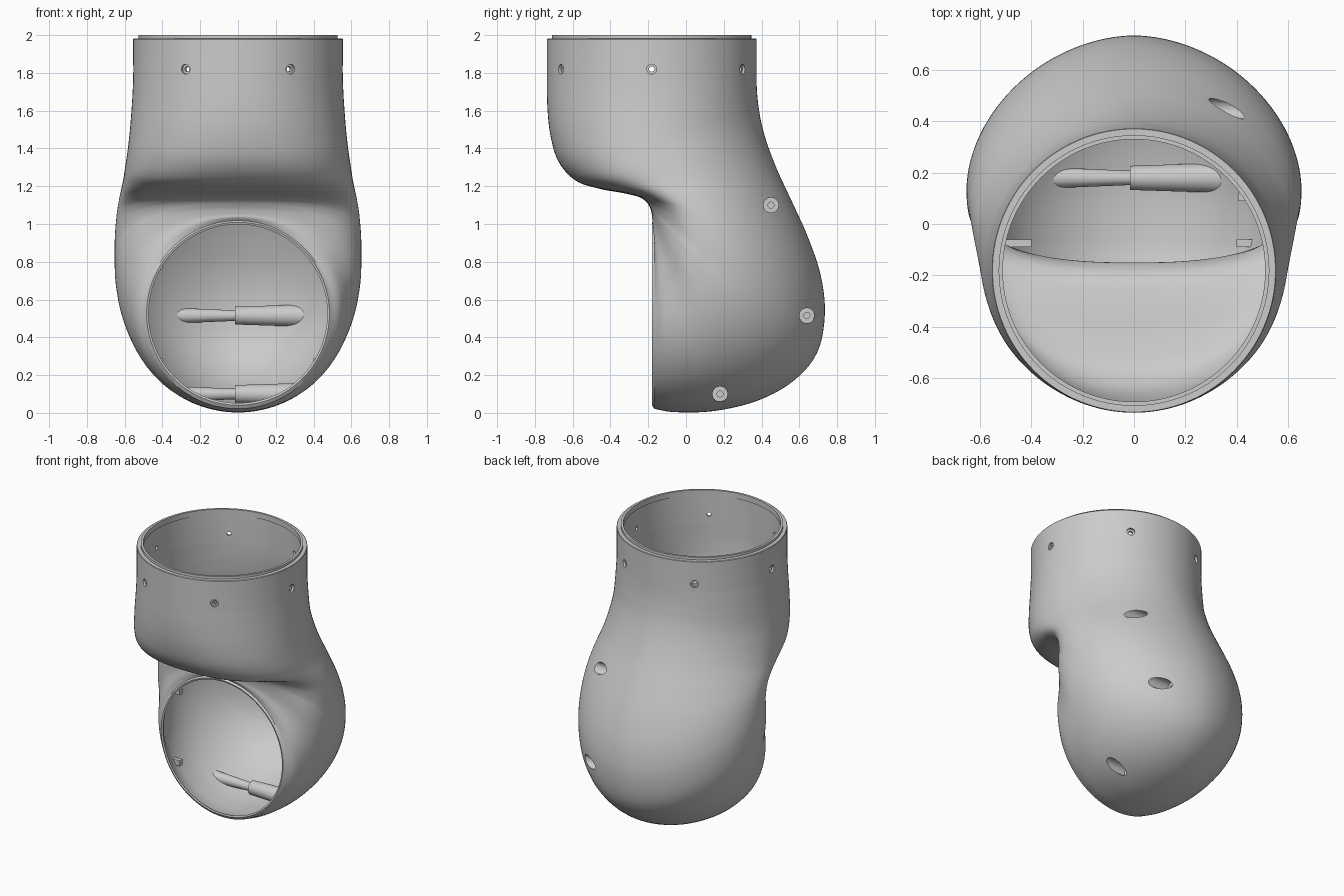
import bpy, bmesh, math
from mathutils import Vector

if "Cube" in bpy.data.objects:
    bpy.data.objects.remove(bpy.data.objects["Cube"])

SEG = 128   # points around each section
SUB = 5     # rows per profile span

# Elbow sections: inner (y, z), outer (y, z), half width, inner squareness, widest place, outer squareness
SECTIONS = [
    (-.168, 1.018, -.168, .022, .497, 2.0, .50, 2.0), (-.18, 1.035, -.06, .004, .545, 2.1, .49, 2.0),
    (-.181, 1.05, .15, .01, .59, 2.35, .47, 2.0), (-.185, 1.07, .38, .065, .632, 2.5, .42, 1.97),
    (-.19, 1.085, .57, .17, .65, 2.6, .39, 1.93), (-.198, 1.10, .695, .32, .653, 2.6, .37, 1.9),
    (-.208, 1.115, .735, .52, .653, 2.6, .36, 1.88), (-.225, 1.13, .715, .72, .648, 2.6, .36, 1.86),
    (-.26, 1.147, .65, .92, .64, 2.6, .37, 1.85), (-.34, 1.165, .565, 1.11, .627, 2.6, .39, 1.85),
    (-.46, 1.187, .49, 1.27, .61, 2.6, .42, 1.87), (-.585, 1.23, .435, 1.41, .596, 2.5, .45, 1.9),
    (-.675, 1.33, .40, 1.53, .58, 2.3, .47, 1.94), (-.718, 1.47, .383, 1.63, .568, 2.15, .49, 1.98),
    (-.734, 1.62, .376, 1.70, .56, 2.05, .5, 2.0), (-.7365, 1.76, .3735, 1.76, .555, 2.0, .5, 2.0)]


def spline(s):
    """Catmull-Rom interpolation of the section table."""
    n = len(SECTIONS) - 1
    i = min(int(s), n - 1)
    t = s - i
    a, b, c, d = (SECTIONS[min(max(i + k, 0), n)] for k in (-1, 0, 1, 2))
    return [.5 * (2 * q + (r - p) * t + (2 * p - 5 * q + 4 * r - u) * t * t
                  + (3 * q - p - 3 * r + u) * t ** 3) for p, q, r, u in zip(a, b, c, d)]


def section(yi, zi, yo, zo, w, p=2, f=.5, po=2):
    inner, outer = Vector((0, yi, zi)), Vector((0, yo, zo))
    c = inner.lerp(outer, f)
    pts = []
    for k in range(SEG):
        a = math.tau * k / SEG
        ca, sa = math.cos(a), math.sin(a)
        e = 2 / (p if ca > 0 else po)
        u = abs(ca) ** e if abs(ca) > 1e-9 else 0
        v = math.copysign(abs(sa) ** e, sa) if abs(sa) > 1e-9 else 0
        pts.append(c + ((inner if ca > 0 else outer) - c) * u + Vector((w * v, 0, 0)))
    return pts


def collar(r, z):
    return section(-.1815 - r, z, -.1815 + r, z, r)


def front_circle(r, y):
    return section(y, .525 + r, y, .525 - r, r)


def inset(rows, thickness):
    """Rows moved inward along the surface normals."""
    out, last = [], len(rows) - 1
    for i, row in enumerate(rows):
        t = thickness(i / SUB)
        new = []
        for k, co in enumerate(row):
            da = row[(k + 1) % SEG] - row[k - 1]
            ds = rows[min(i + 1, last)][k] - rows[max(i - 1, 0)][k]
            new.append(co - da.cross(ds).normalized() * t)
        out.append(new)
    return out


def loft(bm, rows, cyclic=False):
    rings = [[bm.verts.new(c) for c in row] for row in rows]
    n = len(rings[0])
    pairs = list(zip(rings, rings[1:]))
    if cyclic:
        pairs.append((rings[-1], rings[0]))
    else:
        bm.faces.new(rings[0])
        bm.faces.new(rings[-1])
    for a, b in pairs:
        for k in range(n):
            bm.faces.new((a[k], a[(k + 1) % n], b[(k + 1) % n], b[k]))


def rod(bm, origin, axis, stations, n=32):
    """Stepped round rod: (distance, radius) stations along an axis."""
    axis = Vector(axis).normalized()
    side = axis.cross(Vector((0, 0, 1))).normalized()
    up = side.cross(axis)
    loft(bm, [[Vector(origin) + axis * d
               + (side * math.cos(math.tau * k / n) + up * math.sin(math.tau * k / n)) * r
               for k in range(n)] for d, r in stations])


def box(bm, x, y, z):
    loft(bm, [[(x[0], y[0], h), (x[1], y[0], h), (x[1], y[1], h), (x[0], y[1], h)] for h in z])


def finish(bm, name):
    bmesh.ops.recalc_face_normals(bm, faces=bm.faces)
    me = bpy.data.meshes.new(name)
    bm.to_mesh(me)
    bm.free()
    ob = bpy.data.objects.new(name, me)
    bpy.context.collection.objects.link(ob)
    return ob


def activate(ob):
    bpy.ops.object.select_all(action='DESELECT')
    ob.select_set(True)
    bpy.context.view_layer.objects.active = ob


def boolean(ob, other, op):
    activate(ob)
    m = ob.modifiers.new("cut", 'BOOLEAN')
    m.operation, m.solver, m.object = op, 'EXACT', other
    bpy.ops.object.modifier_apply(modifier=m.name)


# Hollow elbow shell: outer skin, stepped collar lip, inner skin, front rim
outer = [section(*spline(i / SUB)) for i in range((len(SECTIONS) - 1) * SUB + 1)]
inner = inset(outer, lambda s: .022 + .013 * min(1, s / 3))
bm = bmesh.new()
loft(bm, outer + [collar(.555, 1.978), collar(.552, 1.982), collar(.528, 1.982),
                  collar(.528, 2.0), collar(.512, 2.0), collar(.512, 1.96),
                  collar(.52, 1.96)]
     + inner[::-1] + [front_circle(.473, -.176), front_circle(.484, -.18)], cyclic=True)
shell = finish(bm, "elbow_shell")

# Screw bosses across the inside
BOSSES = [(.45, 1.1, .24), (.64, .515, .22), (.18, .10, .20)]
bm = bmesh.new()
for y, z, _ in BOSSES:
    rod(bm, (0, y, z), (1, 0, 0), [(-.7, .056), (-.015, .028), (-.015, .047), (.7, .07)])
bosses = finish(bm, "screw_bosses")

# Four C-shaped clips just behind the front opening
bm = bmesh.new()
for s in (-1, 1):
    for z in (.27, .78):
        zs = (z - .02, z + .02)
        box(bm, sorted((s * .405, s * .437)), (-.06, .09), zs)
        box(bm, sorted((s * .40, s * .52)), (-.09, -.06), zs)
        box(bm, sorted((s * .405, s * .52)), (.09, .12), zs)
clips = finish(bm, "inner_clips")

# Trim the inner parts to the shell wall
bm = bmesh.new()
loft(bm, inset(outer, lambda s: .015))
core = finish(bm, "trim_core")
for ob in (bosses, clips):
    boolean(ob, core, 'INTERSECT')

# Collar screw holes and right-hand screw recesses
bm = bmesh.new()
for k in range(6):
    a = math.radians(60 * k)
    rod(bm, (0, -.1815, 1.82), (math.cos(a), math.sin(a), 0),
        [(.45, .014), (.54, .014), (.54, .026), (.65, .026)], 24)
for y, z, floor in BOSSES:
    rod(bm, (0, y, z), (1, 0, 0),
        [(floor - .08, .016), (floor, .016), (floor, .04), (1, .04)])
cutter = finish(bm, "hole_cutter")
for ob in (shell, bosses):
    boolean(ob, cutter, 'DIFFERENCE')
for ob in (core, cutter):
    bpy.data.objects.remove(ob)

for ob in (shell, bosses):
    activate(ob)
    bpy.ops.object.shade_smooth_by_angle(angle=math.radians(32))
